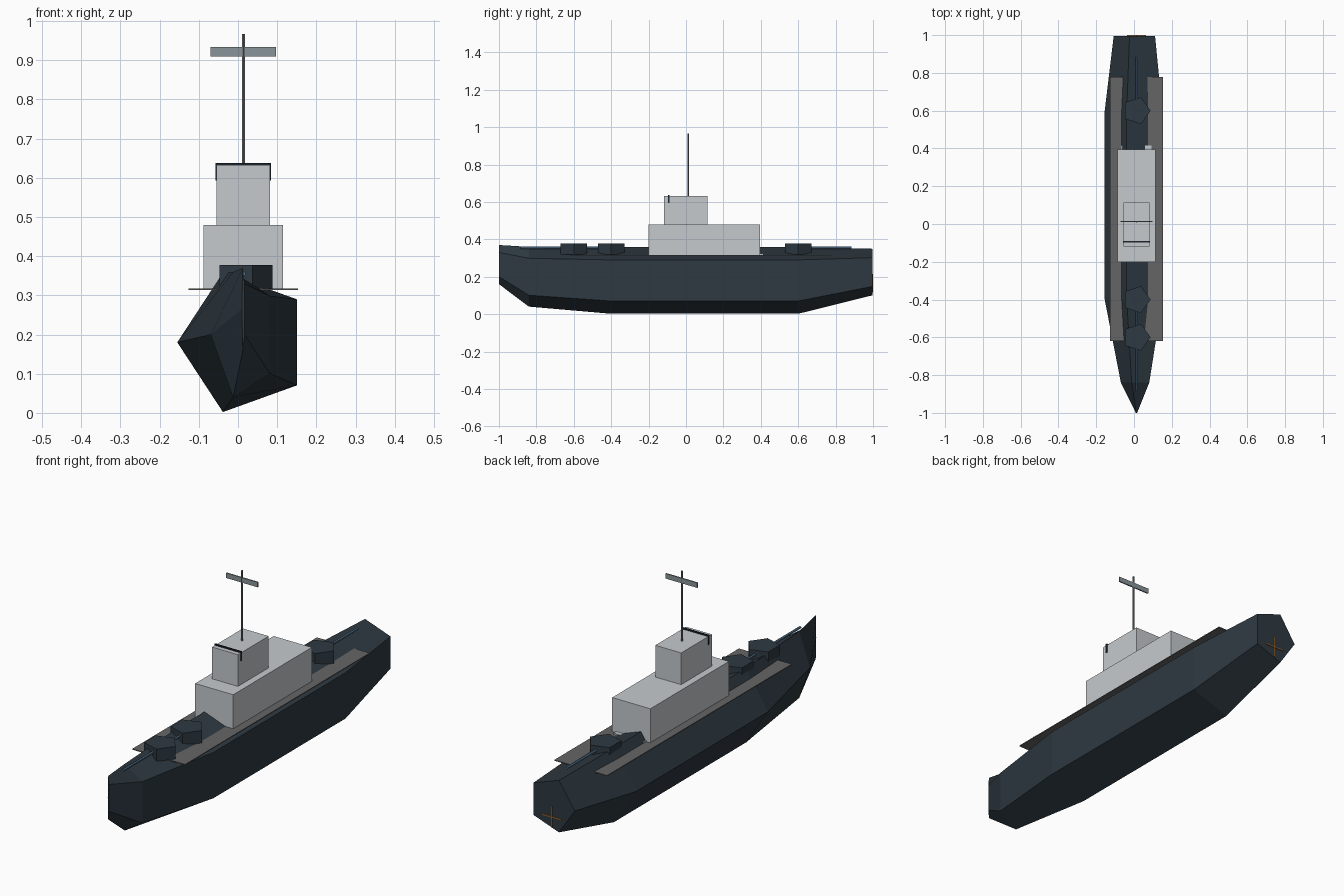
import bpy
import bmesh
from math import cos, sin, tau, pi
from mathutils import Matrix

default = bpy.data.objects.get("Cube")
if default:
    bpy.data.objects.remove(default, do_unlink=True)

CX = 0.0136   # centreline of the ship
DECK = 0.315  # deck height


def material(name, rgb):
    m = bpy.data.materials.new(name)
    m.use_nodes = True
    m.diffuse_color = (*rgb, 1)
    node = next(n for n in m.node_tree.nodes if n.type == 'BSDF_PRINCIPLED')
    node.inputs["Base Color"].default_value = (*rgb, 1)
    return m


navy = material("dark navy", (0.027, 0.041, 0.053))
pale = material("pale grey", (0.56, 0.59, 0.61))
deck_grey = material("deck grey", (0.13, 0.13, 0.13))
blue = material("gun blue", (0.09, 0.18, 0.29))
mast_grey = material("mast grey", (0.17, 0.19, 0.2))
yard_grey = material("radar grey", (0.25, 0.3, 0.32))
glass = material("dark glass", (0.012, 0.018, 0.025))
bronze = material("bronze", (0.35, 0.14, 0.03))


def finish(name, bm, mat):
    bmesh.ops.recalc_face_normals(bm, faces=bm.faces)
    me = bpy.data.meshes.new(name)
    bm.to_mesh(me)
    bm.free()
    me.materials.append(mat)
    ob = bpy.data.objects.new(name, me)
    bpy.context.collection.objects.link(ob)
    return ob


def box(name, mat, width, y0, y1, z0, z1):
    """Box centred on the ship's centreline."""
    bm = bmesh.new()
    place = Matrix.Translation((CX, (y0 + y1) / 2, (z0 + z1) / 2))
    size = Matrix.Diagonal((width, y1 - y0, z1 - z0, 1))
    bmesh.ops.create_cube(bm, size=1, matrix=place @ size)
    return finish(name, bm, mat)


def cylinder(name, mat, sides, radius, length, centre, turn=Matrix()):
    bm = bmesh.new()
    bmesh.ops.create_cone(bm, cap_ends=True, segments=sides, radius1=radius,
                          radius2=radius, depth=length,
                          matrix=Matrix.Translation(centre) @ turn)
    return finish(name, bm, mat)


# Hull: five-sided sections (y, half width, half height, centre height)
stations = [(-1.0, 0.004, 0.11, 0.265), (-0.84, 0.083, 0.168, 0.2),
            (-0.4, 0.1686, 0.187, 0.18), (0.6, 0.1686, 0.187, 0.18),
            (0.996, 0.121, 0.131, 0.225)]
bm = bmesh.new()
rings = []
for y, rx, rz, zc in stations:
    angles = [pi + tau * i / 5 for i in range(5)]
    rings.append([bm.verts.new((CX + rx * cos(a), y, zc + rz * sin(a))) for a in angles])
for a, b in zip(rings, rings[1:]):
    for i in range(5):
        j = (i + 1) % 5
        bm.faces.new((a[i], a[j], b[j], b[i]))
bm.faces.new(rings[0])
bm.faces.new(rings[-1])
finish("hull", bm, navy)

# Deck and superstructure
box("deck", deck_grey, 0.28, -0.62, 0.778, DECK - 0.002, DECK + 0.002)
box("aft_step", pale, 0.16, 0.3, 0.415, DECK, 0.323)
box("deckhouse", pale, 0.202, -0.2, 0.395, DECK, 0.48)
box("bridge", pale, 0.137, -0.118, 0.115, 0.48, 0.632)
box("bridge_window_band", glass, 0.142, -0.097, -0.089, 0.593, 0.638)

# Mast and radar yard
cylinder("mast", mast_grey, 6, 0.0045, 0.337, (CX, 0.012, 0.7985))
box("radar_yard", yard_grey, 0.168, 0.01, 0.016, 0.91, 0.934)

# Gun turrets with barrels pointing outward
flat = Matrix.Rotation(pi / 2, 4, 'X')
for name, y, way in (("fore", -0.6, -1), ("mid", -0.4, -1), ("aft", 0.6, 1)):
    # the first corner of each five-sided turret points to +x
    turret = cylinder(name + "_turret", navy, 5, 0.0745, 0.06, (0, 0, 0),
                      Matrix.Rotation(-pi / 2, 4, 'Z'))
    me = turret.data
    corner = max(me.vertices, key=lambda v: v.co.x)
    if abs(corner.co.y) > 0.001 or corner.co.x < 0.07:
        me.transform(Matrix.Rotation(pi / 2, 4, 'Z'))
    me.transform(Matrix.Translation((CX, y, 0.348)))
    cylinder(name + "_barrel", blue, 6, 0.006, 0.285,
             (CX, y + way * 0.1425, 0.355), flat)

# Crossed propeller blades on the stern
box("propeller_blade_level", bronze, 0.1, 0.992, 1.0, 0.163, 0.168)
box("propeller_blade_upright", bronze, 0.005, 0.992, 1.0, 0.116, 0.215)
